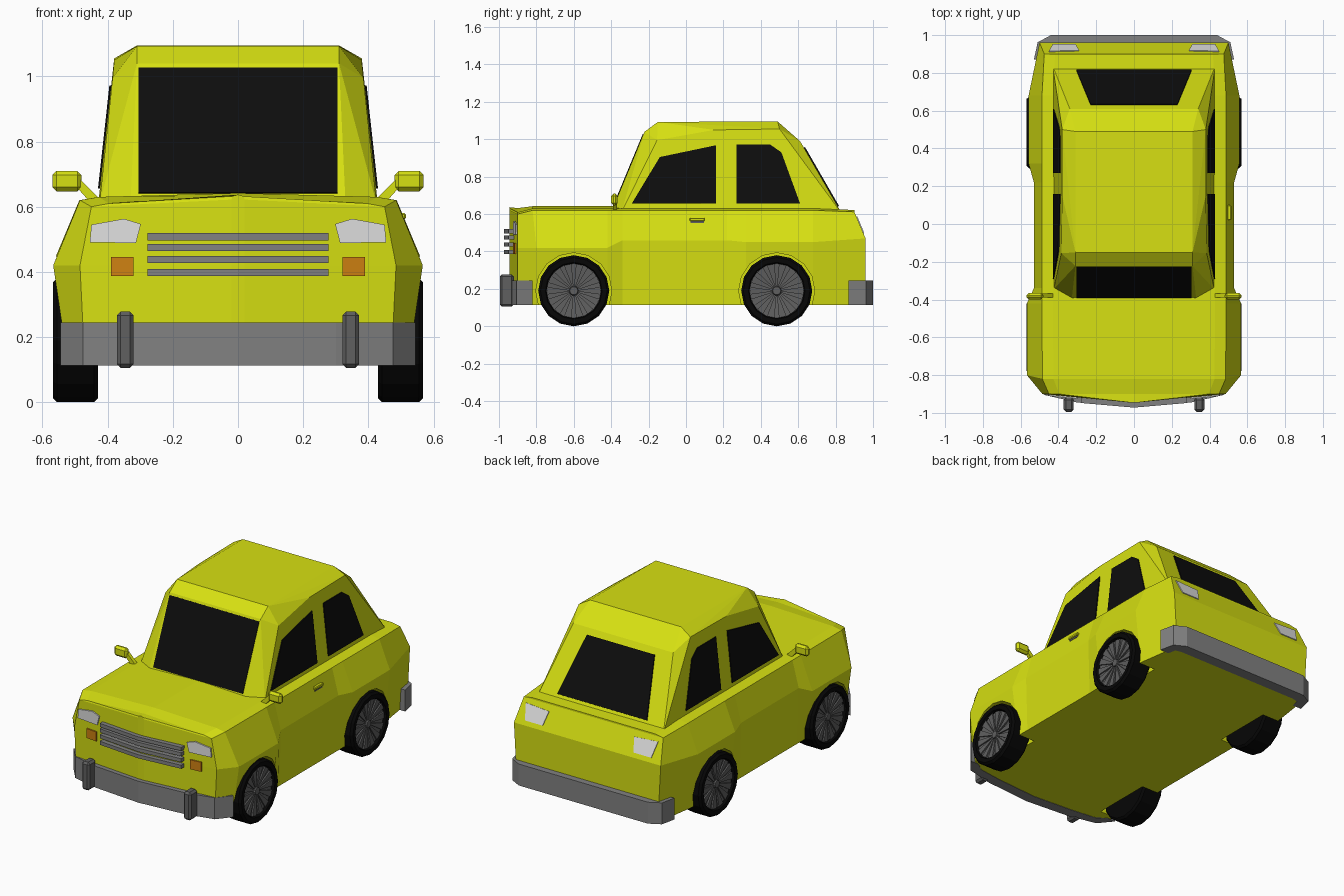
import bpy, bmesh, math
from mathutils import Vector, Matrix

if "Cube" in bpy.data.objects:
    bpy.data.objects.remove(bpy.data.objects["Cube"])


def material(name, r, g, b):
    m = bpy.data.materials.new(name)
    m.diffuse_color = (r, g, b, 1)
    m.use_nodes = True
    m.node_tree.nodes["Principled BSDF"].inputs["Base Color"].default_value = m.diffuse_color
    return m


YELLOW = material("yellow_paint", 0.68, 0.75, 0.006)
GREY = material("bumper_grey", 0.22, 0.22, 0.22)
DARK = material("dark_metal", 0.115, 0.115, 0.115)
GLASS = material("black_glass", 0.004, 0.004, 0.004)
RUBBER = material("rubber", 0.002, 0.002, 0.002)
LAMP = material("lamp_white", 0.75, 0.75, 0.75)
ORANGE = material("orange", 0.62, 0.22, 0.006)


def finish(name, bm, *mats):
    bmesh.ops.remove_doubles(bm, verts=bm.verts, dist=1e-5)
    bmesh.ops.recalc_face_normals(bm, faces=bm.faces)
    me = bpy.data.meshes.new(name)
    bm.to_mesh(me)
    bm.free()
    for m in mats:
        me.materials.append(m)
    ob = bpy.data.objects.new(name, me)
    bpy.context.collection.objects.link(ob)
    return ob


def slab(name, pts, offset, mat):
    """Polygon extruded along a vector."""
    bm = bmesh.new()
    d = Vector(offset)
    a = [bm.verts.new(p) for p in pts]
    b = [bm.verts.new(Vector(p) + d) for p in pts]
    n = len(a)
    bm.faces.new(a)
    bm.faces.new(b[::-1])
    for i in range(n):
        bm.faces.new((a[i], a[(i + 1) % n], b[(i + 1) % n], b[i]))
    return finish(name, bm, mat)


def band(name, outer, inner, z0, z1, mat):
    """Mirrored bent bar from half plan outlines (both start at the centre)."""
    bm = bmesh.new()
    for s in (-1, 1):
        rings = [[bm.verts.new((s * x, y, z)) for (x, y), z in
                  ((o, z0), (o, z1), (i, z1), (i, z0))] for o, i in zip(outer, inner)]
        for p, q in zip(rings, rings[1:]):
            for k in range(4):
                bm.faces.new((p[k], p[(k + 1) % 4], q[(k + 1) % 4], q[k]))
        bm.faces.new(rings[-1])
    return finish(name, bm, mat)


def box(name, lo, hi, mat, bevel=0.0):
    bm = bmesh.new()
    lo, hi = Vector(lo), Vector(hi)
    bmesh.ops.create_cube(bm, size=1, matrix=Matrix.Translation((lo + hi) / 2)
                          @ Matrix.Diagonal((*(hi - lo), 1)))
    if bevel:
        bmesh.ops.bevel(bm, geom=bm.edges[:], offset=bevel, segments=1, affect='EDGES')
    return finish(name, bm, mat)


# Lower body: sections from nose to tail
# (y bottom, y mid, y shoulder, x bottom, x mid, x shoulder, z mid, z shoulder, z centre)
stations = [
    (-.94, -.945, -.945, .02, .02, .02, .42, .622, .637),
    (-.90, -.90, -.90, .47, .485, .45, .42, .60, .632),
    (-.80, -.80, -.82, .522, .567, .485, .42, .62, .642),
    (-.42, -.42, -.42, .522, .567, .487, .42, .62, .642),
    (-.34, -.34, -.34, .52, .53, .487, .46, .62, .642),
    (.22, .22, .22, .52, .53, .487, .46, .62, .64),
    (.32, .32, .32, .522, .558, .487, .45, .62, .64),
    (.68, .68, .68, .522, .558, .487, .45, .62, .63),
    (.96, .96, .90, .48, .50, .475, .47, .612, .62),
]
bm = bmesh.new()
rings = []
for yb, ym, ys, xb, xm, xs, zm, zs, zc in stations:
    half = [(xb, yb, .115), (xm, ym, zm), (xs, ys, zs), (xs * .88, ys, zs + .01)]
    pts = half + [(0, ys, zc)] + [(-x, y, z) for x, y, z in half[::-1]]
    rings.append([bm.verts.new(p) for p in pts])
n = len(rings[0])
for p, q in zip(rings, rings[1:]):
    for k in range(n):
        bm.faces.new((p[k], p[(k + 1) % n], q[(k + 1) % n], q[k]))
for r in (rings[0], rings[-1]):
    for k in range(3):
        bm.faces.new((r[k], r[k + 1], r[n - 2 - k], r[n - 1 - k]))
    bm.faces.new((r[3], r[4], r[5]))
body = finish("lower_body", bm, YELLOW)

# Wheel arches and wheels
WR = .19
profile = [(.43, 0), (.43, .178), (.442, WR), (.555, WR), (.568, .178), (.566, .152),
           (.548, .146), (.536, .03), (.536, 0)]
SEG = 16
for end, yc in (("front", -.6), ("rear", .485)):
    for side, s in (("left", -1), ("right", 1)):
        c = Vector((0, yc, WR))
        bm = bmesh.new()
        bmesh.ops.create_cone(bm, cap_ends=True, segments=16, radius1=.203, radius2=.203,
                              depth=.3, matrix=Matrix.Translation((s * .56, yc, WR))
                              @ Matrix.Rotation(math.pi / 2, 4, 'Y'))
        cutter = finish(f"{end}_{side}_arch_cutter", bm, YELLOW)
        cutter.hide_render = True
        cutter.display_type = 'WIRE'
        mod = body.modifiers.new("arch", 'BOOLEAN')
        mod.object, mod.operation, mod.solver = cutter, 'DIFFERENCE', 'EXACT'

        bm = bmesh.new()

        def pt(x, r, a):
            return c + Vector((s * x, r * math.sin(a), r * math.cos(a)))

        for i in range(SEG):
            a0, a1 = (2 * math.pi * k / SEG for k in (i, i + 1))
            for k, ((x0, r0), (x1, r1)) in enumerate(zip(profile, profile[1:])):
                if r0 == 0:
                    ps = [pt(x0, 0, 0), pt(x1, r1, a0), pt(x1, r1, a1)]
                elif r1 == 0:
                    ps = [pt(x0, r0, a0), pt(x1, 0, 0), pt(x0, r0, a1)]
                else:
                    ps = [pt(x0, r0, a0), pt(x1, r1, a0), pt(x1, r1, a1), pt(x0, r0, a1)]
                f = bm.faces.new([bm.verts.new(p) for p in ps])
                f.material_index = 1 if k >= 6 else 0
        finish(f"{end}_{side}_wheel", bm, RUBBER, DARK)
        # spokes
        bm = bmesh.new()
        for i in range(14):
            a = 2 * math.pi * (i + .5) / 14
            lo = [pt(.535, .025, a - .15), pt(.545, .144, a - .14),
                  pt(.545, .144, a + .14), pt(.535, .025, a + .15)]
            va = [bm.verts.new(p) for p in lo]
            vb = [bm.verts.new(p + Vector((s * .011, 0, 0))) for p in lo]
            bm.faces.new(vb)
            bm.faces.new(va[::-1])
            for k in range(4):
                bm.faces.new((va[k], va[(k + 1) % 4], vb[(k + 1) % 4], vb[k]))
        bmesh.ops.create_cone(bm, cap_ends=True, segments=10, radius1=.028, radius2=.022,
                              depth=.03, matrix=Matrix.Translation((s * .538, yc, WR))
                              @ Matrix.Rotation(s * math.pi / 2, 4, 'Y'))
        finish(f"{end}_{side}_spokes", bm, DARK)

# Cabin: convex shell
half = [(.33, -.40, .61), (.425, -.345, .61), (.43, .835, .60), (.31, -.222, 1.04),
        (.385, -.155, .995), (.31, -.15, 1.093), (.38, .15, 1.05), (.38, .50, 1.055),
        (.31, .49, 1.095), (.34, .61, .99)]
bm = bmesh.new()
for s in (-1, 1):
    for x, y, z in half:
        bm.verts.new((s * x, y, z))
bmesh.ops.convex_hull(bm, input=bm.verts[:])
bmesh.ops.dissolve_limit(bm, angle_limit=.02, verts=bm.verts[:], edges=bm.edges[:])
finish("cabin", bm, YELLOW)

# Windscreen and rear window
slab("windscreen", [(x, -.397 + (z - .61) * .414, z) for x, z in
                    ((-.305, .64), (.305, .64), (.305, 1.025), (-.305, 1.025))],
     (0, -.006, .003), GLASS)
slab("rear_window", [(x, .835 - (z - .6) * .577, z) for x, z in
                     ((-.305, .64), (.305, .64), (.23, .955), (-.23, .955))],
     (0, .006, .004), GLASS)

# Side windows
for side, s in (("left", -1), ("right", 1)):
    for end, outline in (
            ("front", [(-.29, .656), (-.14, .905), (.16, .968), (.16, .656)]),
            ("rear", [(.27, .656), (.27, .972), (.45, .972), (.51, .93), (.61, .656)])):
        slab(f"{end}_{side}_window",
             [(s * (.43 - (z - .6) * .111), y, z) for y, z in outline],
             (s * .006, 0, 0), GLASS)

# Bumpers and bumper guards
band("front_bumper", [(0, -.97), (.30, -.945), (.475, -.905), (.545, -.82)],
     [(0, -.90), (.28, -.88), (.43, -.86), (.49, -.82)], .113, .245, GREY)
band("rear_bumper", [(0, 1.0), (.44, 1.0), (.51, .962), (.53, .87)],
     [(0, .93), (.42, .93), (.46, .92), (.47, .87)], .113, .245, GREY)

# Grille bars
for i, z in enumerate((.398, .438, .475, .508)):
    band(f"grille_bar_{i + 1}", [(0, -.972), (.277, -.948)], [(0, -.93), (.277, -.91)],
         z - .011, z + .011, GREY)

for side, s in (("left", -1), ("right", 1)):
    box(f"{side}_bumper_guard", (s * .346 - .026, -.995, .105), (s * .346 + .026, -.92, .278),
        DARK, .012)

    def nose(x, z):
        return (s * x, -.947 + .098 * x, z)
    # Front lamps
    slab(f"{side}_headlight", [nose(*p) for p in ((.455, .49), (.45, .545), (.35, .563),
                                                  (.298, .547), (.313, .489))],
         (0, -.008, 0), LAMP)
    slab(f"{side}_indicator", [nose(*p) for p in ((.32, .387), (.39, .387),
                                                  (.39, .445), (.32, .445))],
         (0, -.008, 0), ORANGE)
    # Tail lamps
    slab(f"{side}_tail_light", [(s * x, .957 - (z - .47) * .42, z) for x, z in
                                ((.29, .575), (.45, .585), (.43, .495), (.31, .495))],
         (0, .007, .003), LAMP)
    # Door mirrors on slanted stalks
    box(f"{side}_mirror", (s * .525 - .045, -.40, .647), (s * .525 + .045, -.365, .71),
        YELLOW, .013)
    slab(f"{side}_mirror_stalk", [(s * .415, -.39, .615), (s * .455, -.39, .615),
                                  (s * .495, -.39, .66), (s * .485, -.39, .685)],
         (0, .022, 0), YELLOW)

# Door handle on the right side only
box("door_handle", (.49, .02, .562), (.515, .10, .58), YELLOW, .004)
box("door_handle_recess", (.49, .025, .552), (.508, .095, .562), DARK)
